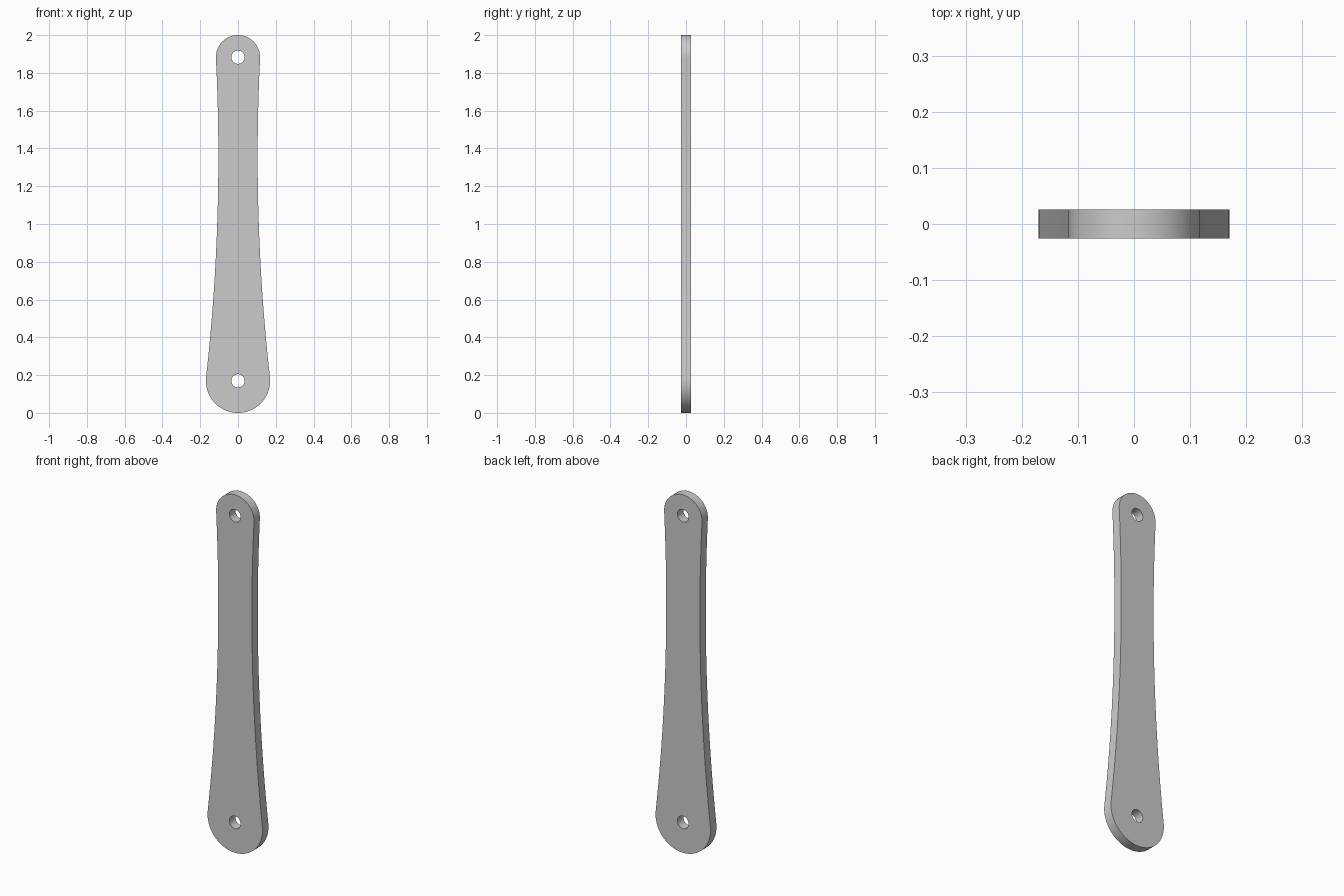
import bpy, bmesh, math

if "Cube" in bpy.data.objects:
    bpy.data.objects.remove(bpy.data.objects["Cube"])

R_BOT, R_TOP, HOLE, WAIST, HALF_T = 0.17, 0.117, 0.035, 0.104, 0.026
Z_BOT, Z_TOP = R_BOT, 2.0 - R_TOP


def arc(cx, cz, r, a0, a1, n):
    return [(cx + r * math.cos(a0 + (a1 - a0) * i / n),
             cz + r * math.sin(a0 + (a1 - a0) * i / n)) for i in range(n + 1)]


# Large side arc, tangent to both end circles and reaching the waist width
k_bot, k_top = 2 * 10, 2 * 10
for _ in range(30):
    s_bot = math.sqrt((R_BOT - WAIST) * (k_bot + R_BOT + WAIST))
    s_top = math.sqrt((R_TOP - WAIST) * (k_top + R_TOP + WAIST))
    scale = ((Z_TOP - Z_BOT) / (s_bot + s_top)) ** 2
    k_bot *= scale
    k_top = k_bot
R_SIDE = k_bot / 2
CX, CZ = R_SIDE + WAIST, Z_BOT + s_bot
a_bot = math.atan2(CZ - Z_BOT, CX)
a_top = math.atan2(CZ - Z_TOP, CX)

# Right half of the outline, bottom to top, then mirrored
right = arc(0, Z_BOT, R_BOT, -math.pi / 2, a_bot, 32)
right += arc(CX, CZ, R_SIDE, math.pi + a_bot, math.pi + a_top, 32)[1:-1]
right += arc(0, Z_TOP, R_TOP, a_top, math.pi / 2, 32)
outline = right + [(-x, z) for x, z in reversed(right[1:-1])]

# Flat bar with two pin holes, extruded from the outline
curve = bpy.data.curves.new("link_bar_profile", 'CURVE')
curve.dimensions = '2D'
curve.fill_mode = 'BOTH'
curve.extrude = HALF_T
holes = [arc(0, z, HOLE, 0, 2 * math.pi, 48)[:-1] for z in (Z_BOT, Z_TOP)]
for loop in [outline] + holes:
    spline = curve.splines.new('POLY')
    spline.points.add(len(loop) - 1)
    for p, (x, z) in zip(spline.points, loop):
        p.co = (x, z, 0, 1)
    spline.use_cyclic_u = True

bar = bpy.data.objects.new("link_bar", curve)
bpy.context.collection.objects.link(bar)
bar.rotation_euler.x = math.pi / 2
bpy.context.view_layer.objects.active = bar
bar.select_set(True)
bpy.ops.object.convert(target='MESH')
bar = bpy.context.object

# Weld the caps to the rim and shade the curved edges smoothly
bm = bmesh.new()
bm.from_mesh(bar.data)
bmesh.ops.remove_doubles(bm, verts=bm.verts, dist=1e-5)
bmesh.ops.recalc_face_normals(bm, faces=bm.faces)
bm.to_mesh(bar.data)
bm.free()
bpy.ops.object.shade_smooth_by_angle(angle=math.radians(30))
